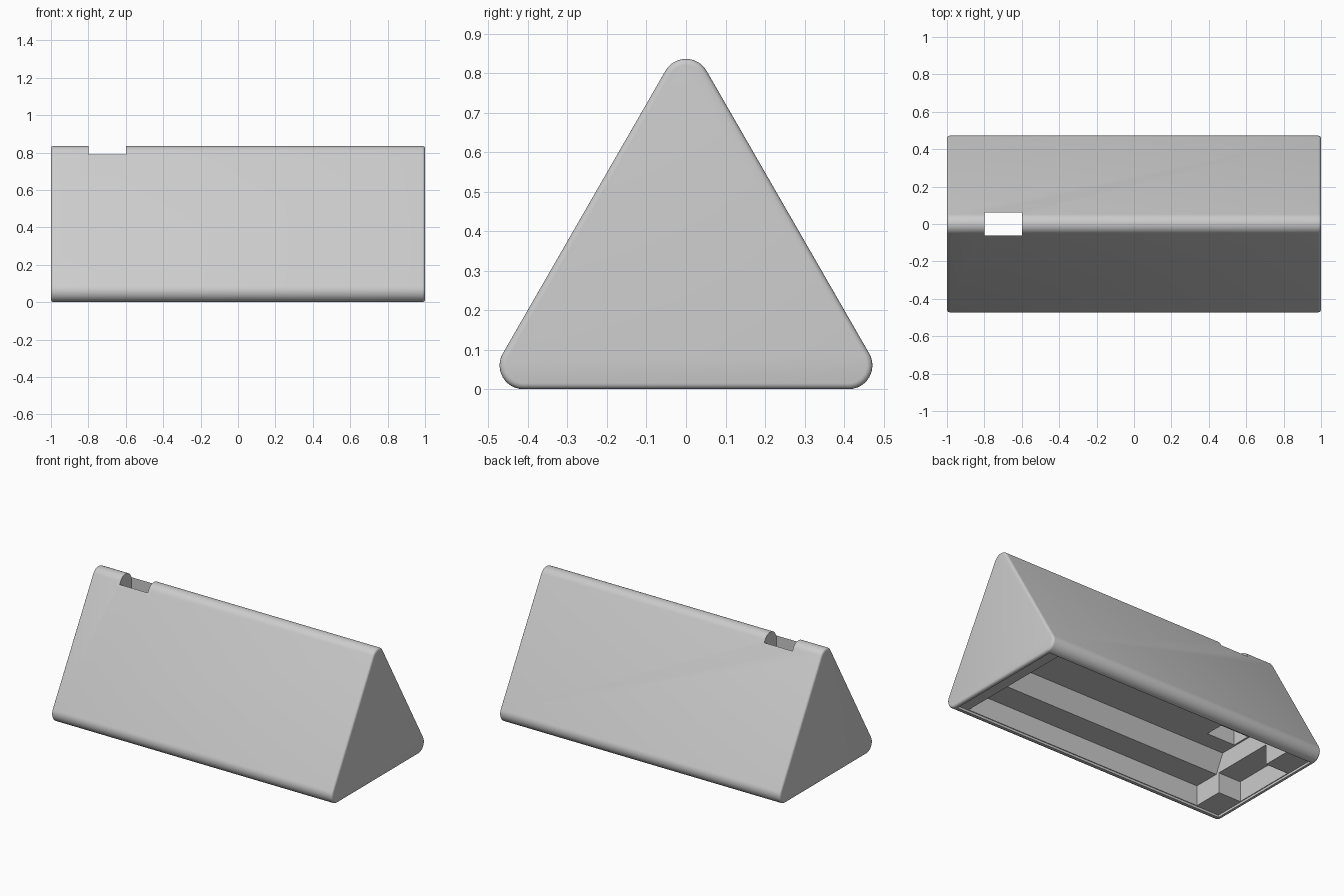
import bpy, bmesh, math

cube = bpy.data.objects.get("Cube")
if cube:
    bpy.data.objects.remove(cube, do_unlink=True)

grey = bpy.data.materials.new("light_grey")
grey.use_nodes = True
grey.diffuse_color = (0.6, 0.6, 0.6, 1)
grey.node_tree.nodes["Principled BSDF"].inputs["Base Color"].default_value = grey.diffuse_color


def prism(name, profile, x0, x1, end_bevel=0):
    """Extrude a (y, z) outline along x, optionally rounding both end rims."""
    bm = bmesh.new()
    face = bm.faces.new([bm.verts.new((x0, y, z)) for y, z in profile])
    ext = bmesh.ops.extrude_face_region(bm, geom=[face])
    moved = [v for v in ext["geom"] if isinstance(v, bmesh.types.BMVert)]
    bmesh.ops.translate(bm, verts=moved, vec=(x1 - x0, 0, 0))
    bmesh.ops.recalc_face_normals(bm, faces=bm.faces)
    if end_bevel:
        rims = [e for e in bm.edges if abs(e.verts[0].co.x - e.verts[1].co.x) < 1e-6]
        bmesh.ops.bevel(bm, geom=rims, offset=end_bevel, segments=4,
                        profile=0.5, affect='EDGES')
    mesh = bpy.data.meshes.new(name)
    bm.to_mesh(mesh)
    bm.free()
    mesh.materials.append(grey)
    obj = bpy.data.objects.new(name, mesh)
    bpy.context.collection.objects.link(obj)
    return obj


def trapezoid(bottom, top, z0, z1):
    return [(-bottom, z0), (bottom, z0), (top, z1), (-top, z1)]


# Rounded triangular shell
radius, half, top = 0.06, 0.412, 0.836
corners = [(half, radius, -90), (0, top - radius, 30), (-half, radius, 150)]
outline = []
for cy, cz, start in corners:
    for i in range(13):
        a = math.radians(start + i * 10)
        outline.append((cy + radius * math.cos(a), cz + radius * math.sin(a)))
body = prism("triangular_housing", outline, -1, 1, 0.015)

# Hollows opened from below, and the slot through the ridge
cutters = [
    prism("lid_recess_cutter", trapezoid(0.41, 0.41, -0.1, 0.015), -0.975, 0.975),
    prism("lower_bay_cutter", trapezoid(0.405, 0.405, -0.08, 0.145), -0.81, 0.895),
    prism("end_channel_cutter", trapezoid(0.21, 0.21, -0.06, 0.145), -0.97, -0.7),
    prism("upper_bay_cutter", trapezoid(0.30, 0.175, 0.01, 0.26), -0.81, 0.895),
    prism("ridge_slot_cutter", trapezoid(0.061, 0.061, 0.2, 1.0), -0.8, -0.6),
]
for cutter in cutters:
    mod = body.modifiers.new(cutter.name, 'BOOLEAN')
    mod.operation = 'DIFFERENCE'
    mod.solver = 'EXACT'
    mod.object = cutter

# Bake the cuts and drop the helpers
depsgraph = bpy.context.evaluated_depsgraph_get()
baked = bpy.data.meshes.new_from_object(body.evaluated_get(depsgraph))
body.modifiers.clear()
body.data = baked
for cutter in cutters:
    bpy.data.objects.remove(cutter, do_unlink=True)

# Smooth shading with sharp edges
bpy.ops.object.select_all(action='DESELECT')
body.select_set(True)
bpy.context.view_layer.objects.active = body
bpy.ops.object.shade_smooth_by_angle(angle=math.radians(35))
